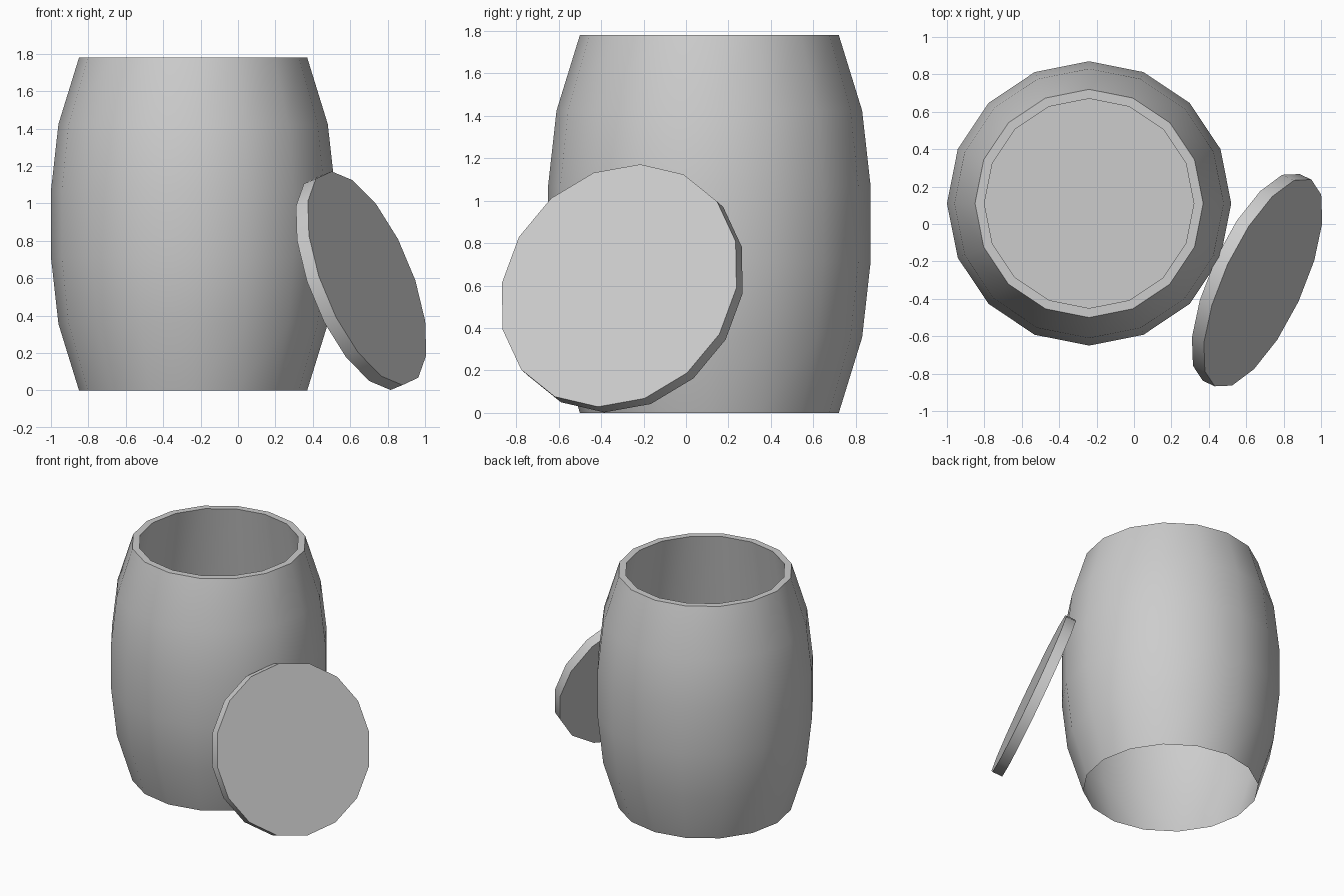
import bpy
import bmesh
from math import cos, sin, pi, radians
from mathutils import Vector, Matrix

SIDES = 16

cube = bpy.data.objects.get("Cube")
if cube:
    bpy.data.objects.remove(cube, do_unlink=True)

grey = bpy.data.materials.new("plain_grey")
grey.use_nodes = True
colour = (0.605, 0.605, 0.605, 1)
grey.diffuse_color = colour
grey.node_tree.nodes["Principled BSDF"].inputs["Base Color"].default_value = colour


def lathe(name, profile, cap_start, matrix):
    """Spin a (radius, height) profile about z, with the end closed by a flat cap."""
    bm = bmesh.new()
    rings = []
    for r, z in profile:
        angles = [2 * pi * i / SIDES for i in range(SIDES)]
        rings.append([bm.verts.new((r * cos(a), r * sin(a), z)) for a in angles])
    for low, high in zip(rings, rings[1:]):
        for i in range(SIDES):
            j = (i + 1) % SIDES
            bm.faces.new((low[i], low[j], high[j], high[i]))
    bm.faces.new(rings[-1])
    if cap_start:
        bm.faces.new(rings[0][::-1])
    mesh = bpy.data.meshes.new(name)
    bm.to_mesh(mesh)
    bm.free()
    mesh.materials.append(grey)
    obj = bpy.data.objects.new(name, mesh)
    bpy.context.collection.objects.link(obj)
    obj.matrix_world = matrix
    bpy.ops.object.select_all(action="DESELECT")
    obj.select_set(True)
    bpy.context.view_layer.objects.active = obj
    bpy.ops.object.shade_smooth_by_angle(angle=radians(30))
    return obj


# Barrel: bulging shell open below, flat rim, recess widening straight down to a mid-height floor
height = 1.78
outer = [(r, height * i / 5) for i, r in enumerate((0.61, 0.72, 0.76, 0.76, 0.72, 0.61))]
recess = [(0.56, height), (0.71, height / 2)]
lathe("barrel", outer + recess, False, Matrix.Translation((-0.24, 0.11, 0)))

# Lid: a thin disc leaning against the barrel
normal = Vector((0.85, -0.39, 0.35)).normalized()
side = Vector((-0.19, 0.10, 0.57))
side = (side - normal * side.dot(normal)).normalized()
lean = Matrix((side, normal.cross(side), normal)).transposed().to_4x4()
place = Matrix.Translation((0.69, -0.315, 0.60)) @ lean
lathe("lid", [(0.61, -0.075), (0.61, 0)], True, place)
